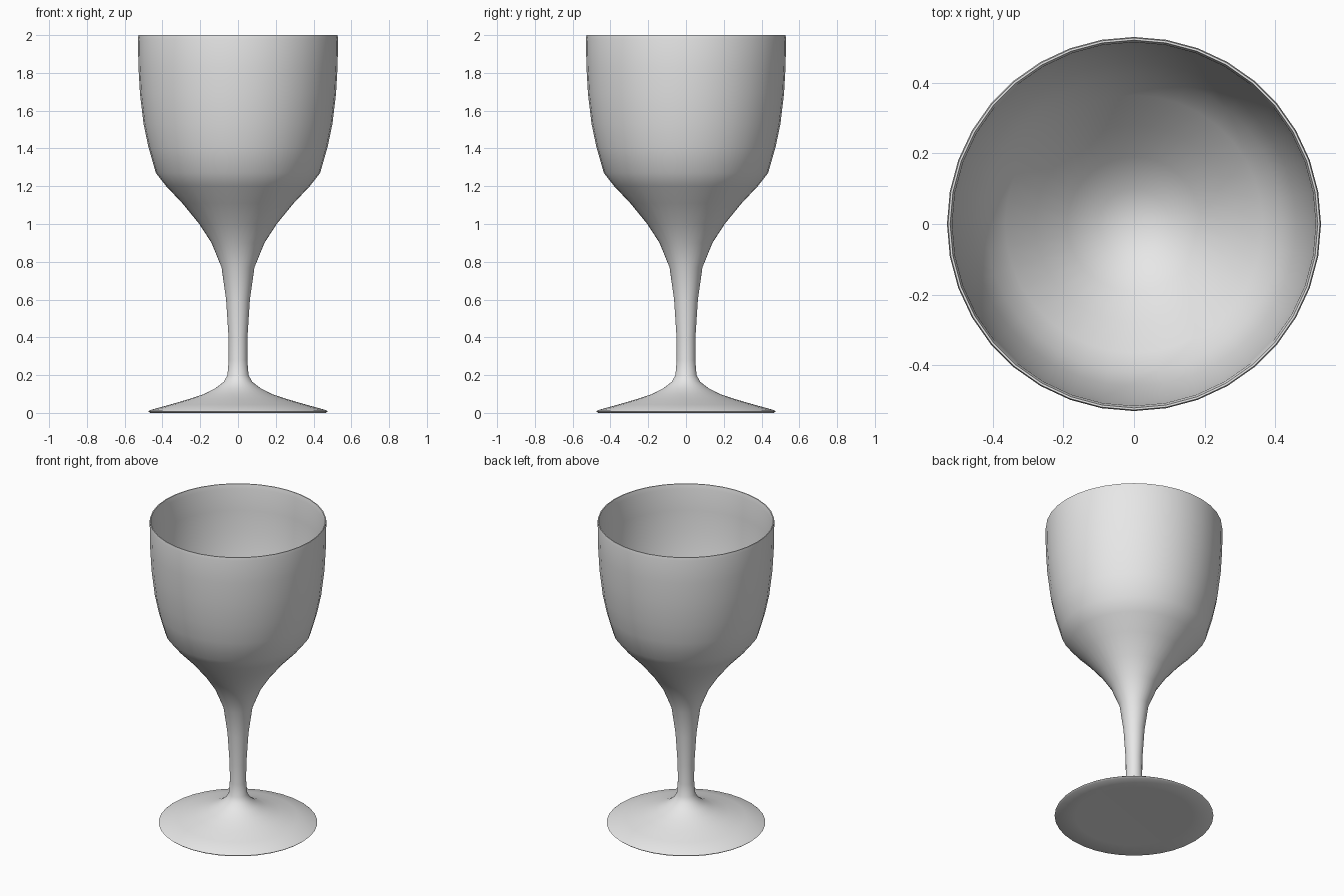
import bpy, bmesh, math

if "Cube" in bpy.data.objects:
    bpy.data.objects.remove(bpy.data.objects["Cube"])

SEGMENTS = 36

# Radius / height profile, from foot centre, up the outside, down the inside
OUTSIDE = [(0, 0.004), (0.35, 0.004), (0.465, 0), (0.475, 0.008), (0.465, 0.015),
           (0.36, 0.044), (0.26, 0.073), (0.18, 0.1), (0.12, 0.13), (0.075, 0.165),
           (0.056, 0.2), (0.049, 0.28), (0.05, 0.4), (0.063, 0.6), (0.087, 0.77),
           (0.14, 0.9), (0.205, 1.0), (0.295, 1.11), (0.38, 1.2), (0.435, 1.27),
           (0.475, 1.41), (0.5, 1.53), (0.519, 1.69), (0.527, 1.83), (0.53, 1.98),
           (0.527, 2.0)]
INSIDE = [(0.521, 2.0), (0.515, 1.97), (0.512, 1.83), (0.504, 1.69), (0.485, 1.53),
          (0.46, 1.41), (0.42, 1.285), (0.365, 1.215), (0.28, 1.125),
          (0.19, 1.03), (0.1, 0.965), (0, 0.94)]

bm = bmesh.new()
rings = []
for r, z in OUTSIDE + INSIDE:
    if r == 0:
        rings.append([bm.verts.new((0, 0, z))] * SEGMENTS)
    else:
        rings.append([bm.verts.new((r * math.cos(2 * math.pi * i / SEGMENTS),
                                    r * math.sin(2 * math.pi * i / SEGMENTS), z))
                      for i in range(SEGMENTS)])
for a, b in zip(rings, rings[1:]):
    for i in range(SEGMENTS):
        j = (i + 1) % SEGMENTS
        corners = list(dict.fromkeys([a[i], a[j], b[j], b[i]]))
        bm.faces.new(corners)
bmesh.ops.recalc_face_normals(bm, faces=bm.faces)

mesh = bpy.data.meshes.new("goblet")
bm.to_mesh(mesh)
bm.free()
goblet = bpy.data.objects.new("goblet", mesh)
bpy.context.collection.objects.link(goblet)

# Single pale grey colour
grey = bpy.data.materials.new("pale grey")
grey.diffuse_color = (0.8, 0.8, 0.8, 1)
grey.use_nodes = True
grey.node_tree.nodes["Principled BSDF"].inputs["Base Color"].default_value = grey.diffuse_color
mesh.materials.append(grey)

bpy.context.view_layer.objects.active = goblet
goblet.select_set(True)
bpy.ops.object.shade_smooth_by_angle(angle=math.radians(50))
